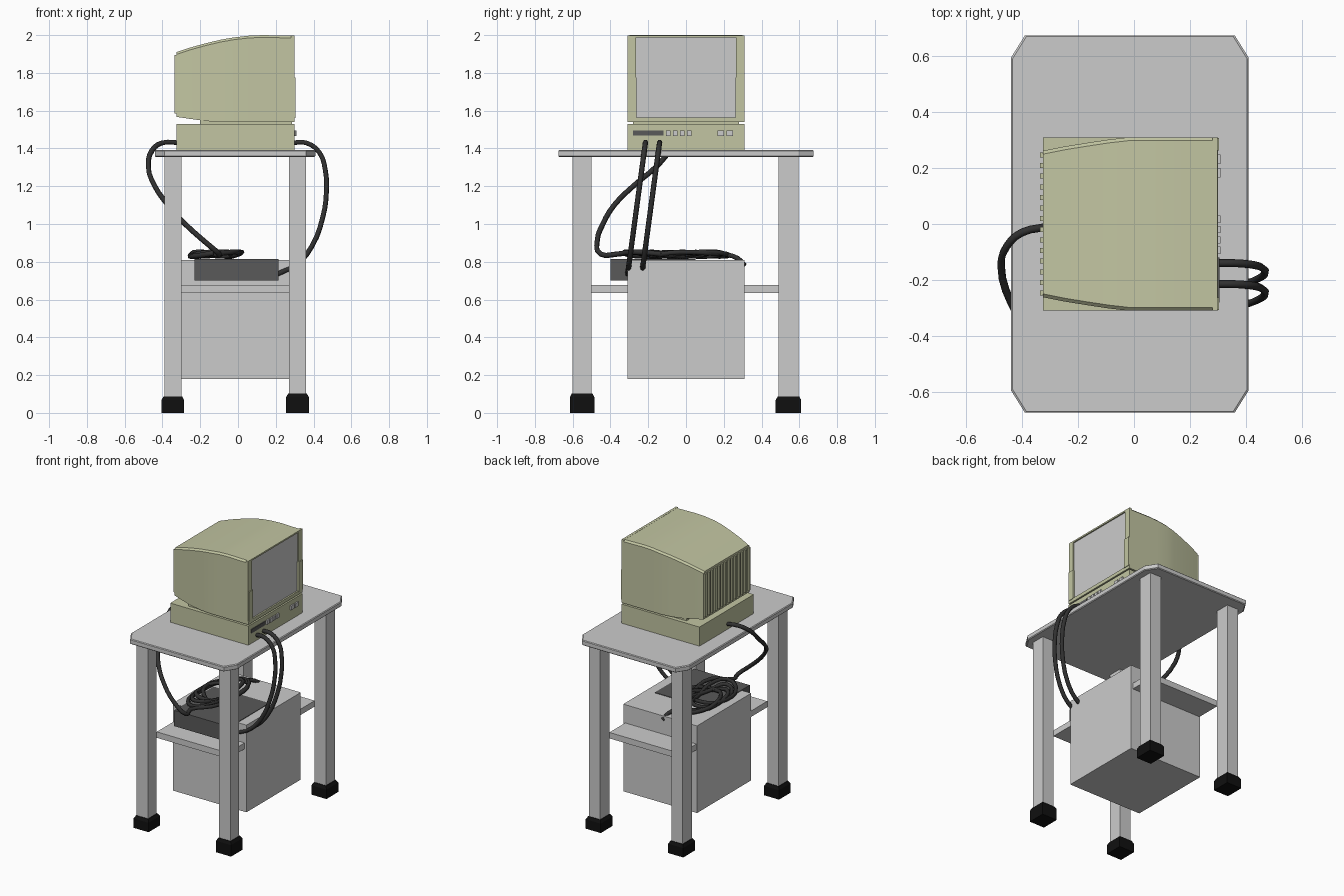
import bpy, bmesh, math
from mathutils import Vector

cube = bpy.data.objects.get("Cube")
if cube:
    bpy.data.objects.remove(cube, do_unlink=True)


def material(name, r, g, b):
    m = bpy.data.materials.new(name)
    m.use_nodes = True
    m.diffuse_color = (r, g, b, 1)
    m.node_tree.nodes["Principled BSDF"].inputs["Base Color"].default_value = (r, g, b, 1)
    return m


GREY = material("light grey", 0.6, 0.6, 0.6)
BEIGE = material("beige plastic", 0.54, 0.56, 0.36)
DARK = material("dark grey", 0.1, 0.1, 0.1)
CABLE = material("cable black", 0.03, 0.03, 0.03)
RUBBER = material("rubber black", 0.005, 0.005, 0.005)


def finish(name, bm, mat):
    bmesh.ops.recalc_face_normals(bm, faces=bm.faces)
    me = bpy.data.meshes.new(name)
    bm.to_mesh(me)
    bm.free()
    me.materials.append(mat)
    ob = bpy.data.objects.new(name, me)
    bpy.context.collection.objects.link(ob)
    return ob


def box(name, xs, ys, zs, mat):
    bm = bmesh.new()
    bmesh.ops.create_cube(bm, size=1)
    for v in bm.verts:
        v.co = [r[0] if c < 0 else r[1] for c, r in zip(v.co, (xs, ys, zs))]
    return finish(name, bm, mat)


def loft(name, rings, mat):
    """Skin a list of equal-length closed rings and cap both ends."""
    bm = bmesh.new()
    loops = [[bm.verts.new(p) for p in ring] for ring in rings]
    for a, b in zip(loops, loops[1:]):
        for i in range(len(a)):
            j = (i + 1) % len(a)
            bm.faces.new((a[i], a[j], b[j], b[i]))
    bm.faces.new(loops[0])
    bm.faces.new(loops[-1])
    return finish(name, bm, mat)


def smooth(ob, angle):
    bpy.ops.object.select_all(action='DESELECT')
    ob.select_set(True)
    bpy.context.view_layer.objects.active = ob
    bpy.ops.object.shade_smooth_by_angle(angle=math.radians(angle))


def cable(name, points, radius=0.014):
    cu = bpy.data.curves.new(name, 'CURVE')
    cu.dimensions = '3D'
    cu.bevel_depth = radius
    cu.bevel_resolution = 1
    cu.resolution_u = 3
    cu.use_fill_caps = True
    sp = cu.splines.new('BEZIER')
    sp.bezier_points.add(len(points) - 1)
    for bp, p in zip(sp.bezier_points, points):
        bp.co = p
        bp.handle_left_type = bp.handle_right_type = 'AUTO'
    cu.materials.append(CABLE)
    ob = bpy.data.objects.new(name, cu)
    bpy.context.collection.objects.link(ob)


# Desk top with clipped corners and a softened rim
def clipped(z, inset):
    x0, x1, y = -0.44 + inset, 0.41 - inset, 0.675 - inset
    half = [(x1 - 0.05, -y), (x1, -y + 0.08), (x1, y - 0.08), (x1 - 0.05, y)]
    other = [(x0 + 0.05, y), (x0, y - 0.08), (x0, -y + 0.08), (x0 + 0.05, -y)]
    return [(px, py, z) for px, py in half + other]


loft("desk_top", [clipped(1.355, 0.005), clipped(1.36, 0), clipped(1.387, 0), clipped(1.392, 0.005)], GREY)

# Legs with rubber feet
for side, xs in (("right", (-0.39, -0.3)), ("left", (0.27, 0.36))):
    for end, ys in (("front", (-0.6, -0.5)), ("back", (0.49, 0.595))):
        box(f"{end}_{side}_leg", xs, ys, (0.05, 1.36), GREY)

        def foot_ring(z, grow):
            a, b, c, d = xs[0] - grow, xs[1] + grow, ys[0] - grow, ys[1] + grow
            return [(a, c, z), (b, c, z), (b, d, z), (a, d, z)]
        top = 0.103 if side == "left" and end == "front" else 0.088
        loft(f"{end}_{side}_foot", [foot_ring(0, 0.015), foot_ring(top - 0.02, 0.015), foot_ring(top, 0.004)], RUBBER)

# Lower shelf, computer case and power adapter
box("lower_shelf", (-0.3, 0.27), (-0.5, 0.49), (0.635, 0.678), GREY)
box("computer_case", (-0.305, 0.285), (-0.31, 0.31), (0.18, 0.81), GREY)
box("adapter_box", (-0.23, 0.215), (-0.4, 0.05), (0.7, 0.814), DARK)

# Monitor base with controls on the screen side
box("monitor_base", (-0.325, 0.3), (-0.31, 0.31), (1.39, 1.53), BEIGE)
box("monitor_neck", (-0.2, 0.285), (-0.28, 0.28), (1.52, 1.56), BEIGE)
box("control_slot", (0.29, 0.305), (-0.28, -0.12), (1.468, 1.496), DARK)
for i, y in enumerate((-0.107, -0.07, -0.033, 0.004, 0.167, 0.215)):
    w = 0.026 if i < 4 else 0.034
    box(f"control_button_{i + 1}", (0.29, 0.31), (y, y + w), (1.466, 1.496), GREY)

# Monitor housing, tapering and curving down towards its back
def housing_ring(x, half, bottom, top):
    r = 0.012
    return [(x, -half, bottom), (x, half, bottom), (x, half, top - r), (x, half - r, top),
            (x, -half + r, top), (x, -half, top - r)]


SECTIONS = [(-0.325, 0.262, 1.567, 1.91), (-0.25, 0.277, 1.556, 1.935), (-0.17, 0.29, 1.545, 1.957),
            (-0.09, 0.302, 1.54, 1.976), (-0.02, 0.31, 1.54, 1.988), (0.06, 0.31, 1.54, 1.997),
            (0.13, 0.31, 1.54, 2.0), (0.22, 0.31, 1.54, 1.998), (0.285, 0.31, 1.54, 1.997)]
smooth(loft("monitor_housing", [housing_ring(*s) for s in SECTIONS], BEIGE), 30)

# Screen bezel and glass
box("bezel_bottom", (0.28, 0.3), (-0.31, 0.31), (1.54, 1.565), BEIGE)
box("bezel_top", (0.28, 0.298), (-0.31, 0.31), (1.987, 1.998), BEIGE)
for name, s in (("front", -1), ("back", 1)):
    box(f"bezel_{name}", (0.28, 0.298), sorted((s * 0.265, s * 0.31)), (1.56, 1.99), BEIGE)
    box(f"bezel_{name}_grip", (0.28, 0.304), sorted((s * 0.262, s * 0.308)), (1.56, 1.775), BEIGE)
box("screen_glass", (0.28, 0.289), (-0.266, 0.266), (1.564, 1.988), GREY)

# Cooling ribs on the back of the housing
for i in range(14):
    y = -0.247 + i * 0.038
    box(f"cooling_rib_{i + 1}", (-0.337, -0.32), (y - 0.009, y + 0.009), (1.585, 1.895), BEIGE)

# Pair of cables looping from the base to the computer case
LOOP = [(0.29, 1.43), (0.36, 1.43), (0.43, 1.38), (0.463, 1.28), (0.468, 1.17), (0.45, 1.04),
        (0.39, 0.88), (0.31, 0.785), (0.21, 0.735)]
for name, y0 in (("front", -0.215), ("back", -0.14)):
    cable(f"{name}_signal_cable", [(x, y0 - 0.135 * (1.43 - z), z) for x, z in LOOP])

# Power cable hanging behind and heaped on the adapter
drop = [(-0.31, -0.01, 1.43), (-0.4, -0.03, 1.43), (-0.455, -0.08, 1.39), (-0.475, -0.15, 1.31),
        (-0.44, -0.28, 1.2), (-0.37, -0.38, 1.1), (-0.28, -0.44, 1.0), (-0.18, -0.47, 0.91),
        (-0.1, -0.45, 0.84)]
coil = []
for i in range(36):
    a = -math.pi / 2 + i * math.tau / 8
    size = 0.75 + 0.25 * math.cos(i * 0.9)
    coil.append((-0.12 + 0.14 * size * math.cos(a) + 0.02 * math.sin(i),
                 -0.1 + 0.27 * size * math.sin(a) + i * 0.002,
                 0.828 + 0.012 * (1 + math.sin(i * 1.7))))
tail = [(-0.08, 0.2, 0.84), (-0.05, 0.27, 0.82), (-0.03, 0.31, 0.78)]
cable("power_cable", drop + coil + tail)
